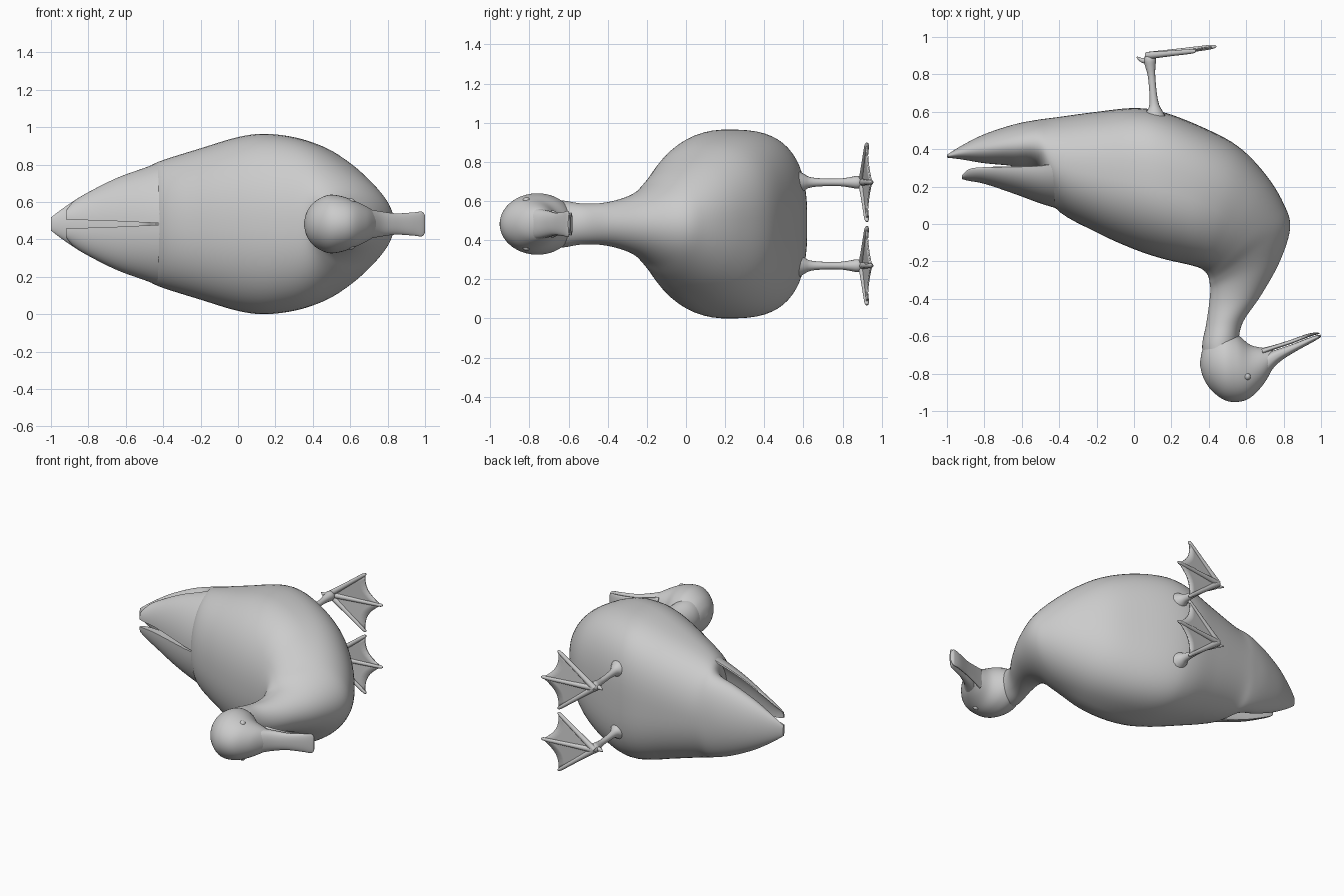
import bpy, bmesh
from math import sin, cos, pi
from mathutils import Vector

if "Cube" in bpy.data.objects:
    bpy.data.objects.remove(bpy.data.objects["Cube"])

ZC = 0.4825  # mirror plane of the bird, which lies on its side


def catmull(rows, steps):
    """Smoothly interpolate rows of numbers."""
    out = []
    for i in range(len(rows) - 1):
        p0, p1, p2, p3 = (rows[max(0, min(len(rows) - 1, i + k))] for k in (-1, 0, 1, 2))
        for s in range(steps):
            t = s / steps
            out.append([0.5 * (2 * b + (c - a) * t + (2 * a - 5 * b + 4 * c - d) * t * t
                               + (3 * b - a - 3 * c + d) * t ** 3)
                        for a, b, c, d in zip(p0, p1, p2, p3)])
    out.append(list(rows[-1]))
    return out


def skin(name, rings, angle=50):
    """Bridge closed rings into a capped, smooth solid."""
    bm = bmesh.new()
    vr = [[bm.verts.new(p) for p in r] for r in rings]
    n = len(vr[0])
    for a, b in zip(vr, vr[1:]):
        for i in range(n):
            bm.faces.new((a[i], a[(i + 1) % n], b[(i + 1) % n], b[i]))
    bm.faces.new(vr[0])
    bm.faces.new(vr[-1])
    return finish(name, bm, angle)


def finish(name, bm, angle=50):
    bmesh.ops.recalc_face_normals(bm, faces=bm.faces)
    me = bpy.data.meshes.new(name)
    bm.to_mesh(me)
    bm.free()
    ob = bpy.data.objects.new(name, me)
    bpy.context.collection.objects.link(ob)
    bpy.ops.object.select_all(action='DESELECT')
    ob.select_set(True)
    bpy.context.view_layer.objects.active = ob
    bpy.ops.object.shade_smooth_by_angle(angle=angle * pi / 180)
    return ob


def loft(name, rows, steps=6, seg=48):
    """Rows: belly x,y, back x,y, half width, belly squareness, back squareness."""
    rings = []
    for ax, ay, bx, by, w, na, nb in catmull(rows, steps):
        ring = []
        for i in range(seg):
            t = 2 * pi * (i + 0.5) / seg
            c, s = cos(t), sin(t)
            n = na if c > 0 else nb
            u = abs(c) ** (2 / n) * (1 if c > 0 else -1)
            v = abs(s) ** (2 / n) * (1 if s > 0 else -1)
            ring.append(((ax + bx) / 2 + u * (ax - bx) / 2,
                         (ay + by) / 2 + u * (ay - by) / 2, ZC + v * w))
        rings.append(ring)
    return skin(name, rings)


def tube(name, pts, steps=4, seg=14):
    """Points: x, y, z, radius."""
    path = catmull(pts, steps)
    rings = []
    for i, p in enumerate(path):
        d = (Vector(path[min(i + 1, len(path) - 1)][:3]) - Vector(path[max(i - 1, 0)][:3])).normalized()
        u = d.orthogonal().normalized()
        if i:
            u = (last - d * last.dot(d)).normalized()
        last, v = u, d.cross(u)
        rings.append([Vector(p[:3]) + p[3] * (u * cos(2 * pi * k / seg) + v * sin(2 * pi * k / seg))
                      for k in range(seg)])
    return skin(name, rings)


# tail, body, breast and neck in one sweep
body = [(-1, .37, -1, .355, .035, 2, 2), (-.92, .42, -.92, .345, .095, 2, 2),
        (-.8, .48, -.8, .325, .17, 2, 2), (-.65, .53, -.65, .31, .24, 2, 2),
        (-.53, .555, -.5, .28, .285, 2.1, 2), (-.42, .57, -.42, .085, .335, 2.2, 2.1),
        (-.2, .60, -.2, -.045, .405, 2.5, 2.2), (0, .62, 0, -.135, .465, 2.8, 2.2),
        (.15, .60, .15, -.185, .4825, 2.9, 2.2), (.35, .525, .28, -.215, .46, 2.8, 2.2),
        (.55, .42, .35, -.235, .41, 2.5, 2.2), (.70, .27, .385, -.26, .34, 2.3, 2.1),
        (.80, .11, .40, -.29, .265, 2.1, 2), (.835, -.02, .405, -.32, .20, 2, 2),
        (.78, -.2, .408, -.36, .145, 2, 2), (.68, -.38, .40, -.44, .11, 2, 2),
        (.585, -.52, .385, -.54, .105, 2, 2), (.56, -.62, .365, -.64, .12, 2, 2),
        (.56, -.72, .37, -.72, .12, 2, 2)]
loft("body_and_neck", body, seg=64)

# head
head = [(.354, -.73, .354, -.76, .015, 2, 2), (.37, -.66, .37, -.82, .07, 2, 2),
        (.41, -.60, .41, -.885, .12, 2, 2), (.48, -.57, .48, -.94, .155, 2, 2),
        (.55, -.59, .55, -.952, .15, 2, 2), (.62, -.645, .62, -.93, .125, 2, 2),
        (.69, -.662, .69, -.86, .092, 2, 2), (.735, -.668, .735, -.785, .06, 2, 2),
        (.75, -.69, .75, -.75, .03, 2, 2)]
loft("head", head)

# bill: crown edge, mouth line, chin edge, half width
bill = [((.70, -.825), (.69, -.70), (.68, -.665), .08), ((.77, -.745), (.75, -.675), (.745, -.648), .068),
        ((.85, -.69), (.84, -.645), (.835, -.62), .057), ((.94, -.64), (.93, -.61), (.925, -.588), .062),
        ((.985, -.614), (.98, -.594), (.975, -.58), .066), ((1.0, -.602), (.998, -.594), (.99, -.584), .048)]
loft("upper_bill", [(*m, *b, w, 3, 2.2) for b, m, c, w in bill], seg=32)
loft("lower_bill", [(*c, m[0], m[1] + .004, w * .88, 2.2, 3) for b, m, c, w in bill], seg=32)

# wing: x, top y, edge y, half width, slit half width
wing = [(-.92, .24, .255, .07, .025), (-.88, .23, .29, .12, .022), (-.8, .215, .30, .17, .02),
        (-.65, .165, .305, .245, .015), (-.5, .11, .31, .30, .008), (-.4, .08, .33, .335, .004),
        (-.3, .05, .36, .34, 0)]
# toes: tip x, y, z offset
toes = [(.33, .925, -.2), (.44, .95, 0), (.33, .925, .2)]

for side, s in (("left", 1), ("right", -1)):
    rings = []
    for x, top, edge, w, g in catmull(wing, 5):
        arc = [i / 16 * pi / 2 for i in range(17)]
        outer = [(x, edge - (edge - top) * sin(a), ZC + s * (g + (w - g) * cos(a))) for a in arc]
        inner = [(x, edge + .004 - (edge - top) * .5 * sin(a), ZC + s * (g + (w - g) * .97 * cos(a)))
                 for a in reversed(arc)]
        rings.append(outer + inner)
    skin(side + "_wing", rings)

    # eye
    bm = bmesh.new()
    bmesh.ops.create_uvsphere(bm, u_segments=16, v_segments=10, radius=.02)
    bmesh.ops.translate(bm, verts=bm.verts, vec=(.605, -.815, ZC + s * .117))
    finish(side + "_eye", bm)

    # leg and hind toe
    z = ZC + s * .213
    tube(side + "_leg", [(.11, .55, z, .075), (.11, .60, z, .045), (.108, .635, z, .027), (.102, .70, z, .02),
                         (.094, .79, z, .02), (.088, .84, z, .027), (.085, .88, z, .033), (.085, .91, z, .02)])
    tube(side + "_hind_toe", [(.08, .875, z, .02), (.045, .875, z, .013), (.015, .892, z, .004)])

    # front toes
    base = Vector((.07, .90, z))
    tips = [Vector((x, y, z + dz)) for x, y, dz in toes]
    for i, tip in enumerate(tips):
        mid = base.lerp(tip, .5)
        tube(side + "_toe_%d" % (i + 1), [(*base, .02), (*mid, .015), (*base.lerp(tip, .92), .012), (*tip, .004)])

    # webbing with scalloped front edge
    bm = bmesh.new()
    for a, b in zip(tips, tips[1:]):
        rows = []
        for j in range(9):
            t = j / 8
            end = a.lerp(b, t)
            end = base.lerp(end, .97 - .45 * t * (1 - t))
            rows.append([bm.verts.new(base.lerp(end, .05 + .95 * k / 6)) for k in range(7)])
        for p, q in zip(rows, rows[1:]):
            for k in range(6):
                bm.faces.new((p[k], p[k + 1], q[k + 1], q[k]))
    web = finish(side + "_web", bm)
    mod = web.modifiers.new("thickness", 'SOLIDIFY')
    mod.thickness = .008
    mod.offset = 0
